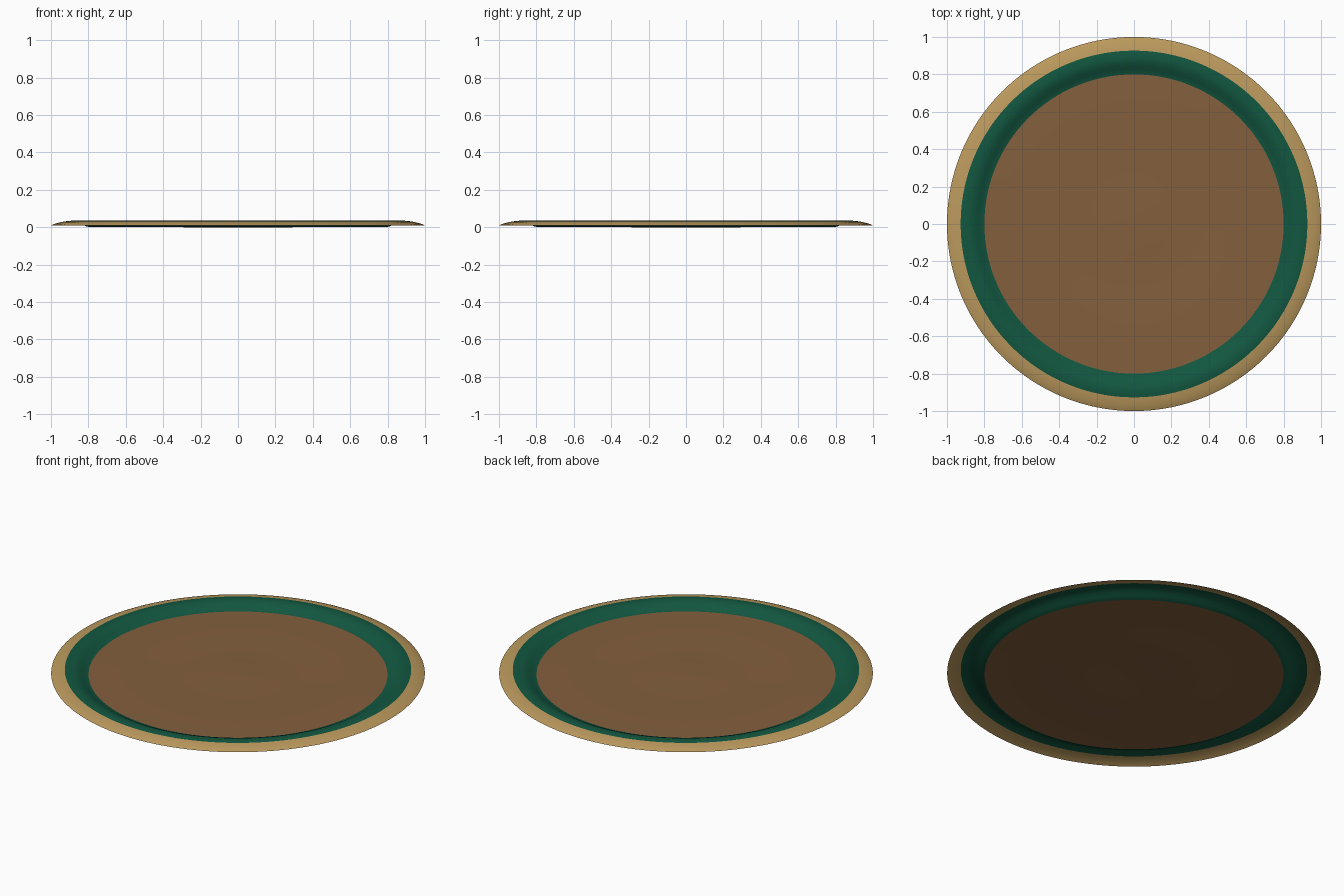
import bpy
import bmesh
from math import pi
from mathutils import Vector

cube = bpy.data.objects.get("Cube")
if cube:
    bpy.data.objects.remove(cube, do_unlink=True)


def make_material(name, rgb):
    mat = bpy.data.materials.new(name)
    mat.use_nodes = True
    color = (*rgb, 1.0)
    mat.diffuse_color = color
    bsdf = next(n for n in mat.node_tree.nodes if n.type == 'BSDF_PRINCIPLED')
    bsdf.inputs["Base Color"].default_value = color
    return mat


def lathe(name, profile, mat, segments=128):
    """Revolve a (radius, height) profile, outer edge first, about z."""
    bm = bmesh.new()
    verts = [bm.verts.new((r, 0, z)) for r, z in profile]
    edges = [bm.edges.new(pair) for pair in zip(verts, verts[1:])]
    bmesh.ops.spin(bm, geom=verts + edges, cent=(0, 0, 0), axis=(0, 0, 1),
                   angle=2 * pi, steps=segments, use_duplicate=False)
    bmesh.ops.remove_doubles(bm, verts=bm.verts, dist=0.0002)
    # Thin shell: every face looks upward
    for face in bm.faces:
        face.normal_update()
        if face.normal.dot(Vector((0, 0, 1))) < 0:
            face.normal_flip()
    mesh = bpy.data.meshes.new(name)
    bm.to_mesh(mesh)
    bm.free()
    mesh.materials.append(mat)
    obj = bpy.data.objects.new(name, mesh)
    bpy.context.collection.objects.link(obj)
    bpy.ops.object.select_all(action='DESELECT')
    obj.select_set(True)
    bpy.context.view_layer.objects.active = obj
    bpy.ops.object.shade_smooth_by_angle()
    return obj


gold = make_material("gold", (0.50, 0.32, 0.11))
green = make_material("deep green", (0.006, 0.095, 0.052))
brown = make_material("warm brown", (0.23, 0.115, 0.046))

# Outer rim curling down to the edge
lathe("outer_rim", [(1, 0.01), (0.985, 0.017), (0.965, 0.023),
                    (0.945, 0.028), (0.927, 0.031)], gold)

# Rounded band dipping into the centre
lathe("inner_band", [(0.927, 0.031), (0.91, 0.034), (0.89, 0.035),
                     (0.87, 0.032), (0.85, 0.025), (0.83, 0.014),
                     (0.815, 0.006), (0.8, 0.002)], green)

# Nearly flat centre with a faint ripple
lathe("centre_disc", [(0.8, 0.002), (0.7, 0.003), (0.58, 0.004),
                      (0.48, 0.003), (0.38, 0.001), (0.28, 0),
                      (0.18, 0.002), (0.08, 0.004), (0, 0.004)], brown)
